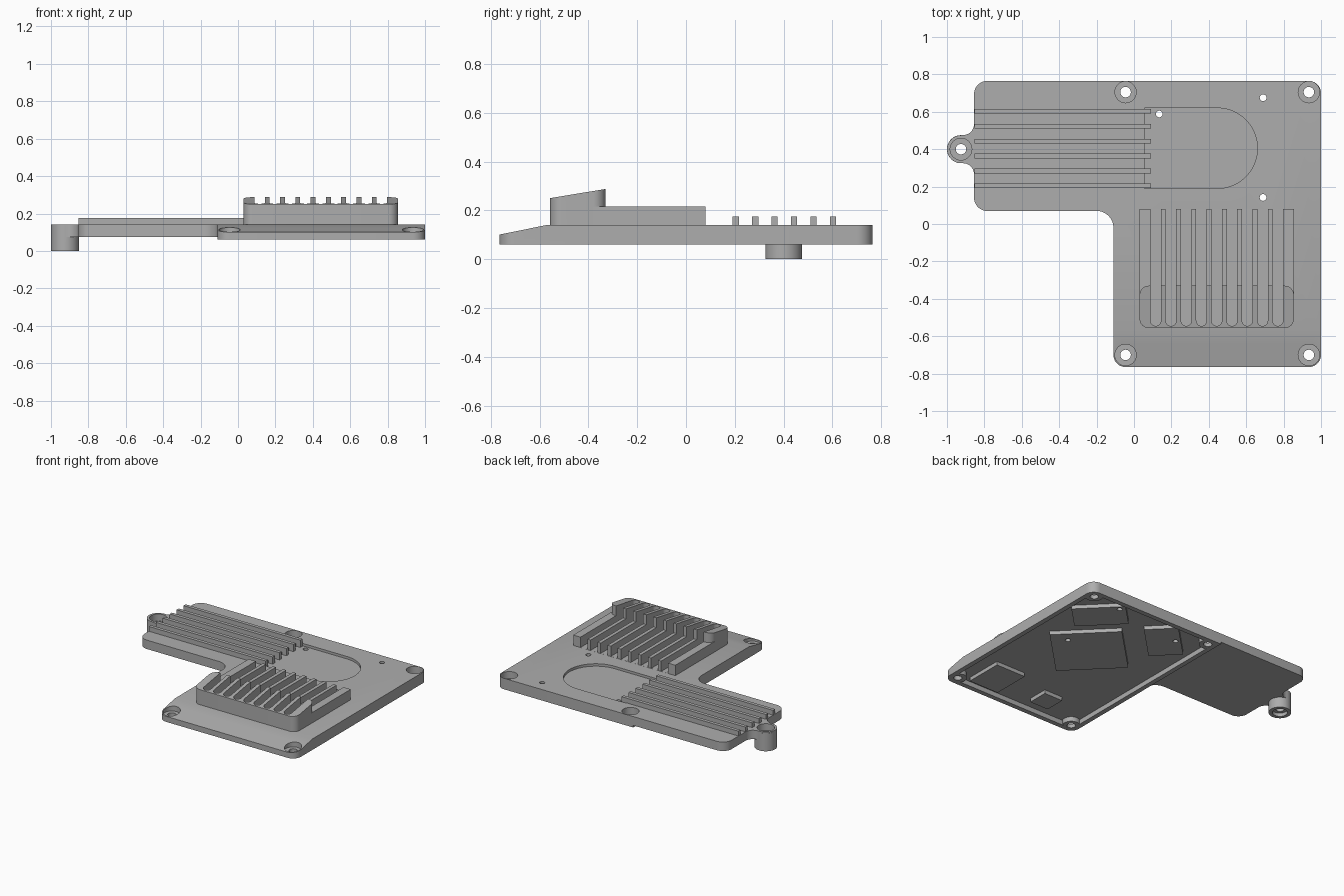
import bpy, bmesh, math
from mathutils import Matrix

if "Cube" in bpy.data.objects:
    bpy.data.objects.remove(bpy.data.objects["Cube"])

metal = bpy.data.materials.new("grey_metal")
metal.diffuse_color = (0.42, 0.42, 0.42, 1)
metal.use_nodes = True
metal.node_tree.nodes["Principled BSDF"].inputs["Base Color"].default_value = metal.diffuse_color


def arc(cx, cy, r, a0, a1, n=10):
    return [(cx + r * math.cos(math.radians(a0 + (a1 - a0) * i / n)),
             cy + r * math.sin(math.radians(a0 + (a1 - a0) * i / n))) for i in range(n + 1)]


def rounded(x0, x1, y0, y1, r):
    return (arc(x1 - r, y0 + r, r, -90, 0) + arc(x1 - r, y1 - r, r, 0, 90) +
            arc(x0 + r, y1 - r, r, 90, 180) + arc(x0 + r, y0 + r, r, 180, 270))


def rect(x0, x1, y0, y1):
    return [(x0, y0), (x1, y0), (x1, y1), (x0, y1)]


def turned_rect(cx, cy, w, d, deg):
    m = Matrix.Rotation(math.radians(deg), 2)
    return [(cx + v[0], cy + v[1]) for v in (m @ Matrix.Identity(2) @ p for p in
            (Matrix(((x, 0), (y, 0))).col[0] for x, y in rect(-w / 2, w / 2, -d / 2, d / 2)))]


def circle(cx, cy, r, n=32):
    return arc(cx, cy, r, 0, 360, n)[:-1]


def prism(name, pts, z0, z1):
    """Extrude an outline; z1 may be a function of y for a sloping top."""
    top = z1 if callable(z1) else (lambda y: z1)
    bm = bmesh.new()
    a = [bm.verts.new((x, y, z0)) for x, y in pts]
    b = [bm.verts.new((x, y, top(y))) for x, y in pts]
    bm.faces.new(a[::-1])
    bm.faces.new(b)
    for i in range(len(a)):
        j = (i + 1) % len(a)
        bm.faces.new((a[i], a[j], b[j], b[i]))
    bmesh.ops.recalc_face_normals(bm, faces=bm.faces)
    me = bpy.data.meshes.new(name)
    bm.to_mesh(me)
    bm.free()
    ob = bpy.data.objects.new(name, me)
    bpy.context.collection.objects.link(ob)
    me.materials.append(metal)
    return ob


def boolean(ob, pts, z0, z1, op='DIFFERENCE'):
    tool = prism("cutter", pts, z0, z1)
    mod = ob.modifiers.new("bool", 'BOOLEAN')
    mod.operation, mod.solver, mod.object = op, 'EXACT', tool
    bpy.context.view_layer.objects.active = ob
    bpy.ops.object.modifier_apply(modifier=mod.name)
    bpy.data.objects.remove(tool)


# L-shaped base plate
outline = (arc(-0.045, -0.70, 0.065, 180, 270) + arc(0.935, -0.70, 0.065, 270, 360) +
           arc(0.935, 0.70, 0.065, 0, 90) + arc(-0.785, 0.695, 0.07, 90, 180) +
           arc(-0.785, 0.14, 0.07, 180, 270) + arc(-0.20, -0.02, 0.09, 90, 0))
plate = prism("base_plate", outline, 0.06, 0.14)

# sloping front edge, cut with a wedge made as a side profile
wedge = prism("slope_cutter", [(-0.14, -0.57), (-0.0975, -0.78), (-0.3, -0.78), (-0.3, -0.57)], -1.5, 1.5)
wedge.data.transform(Matrix(((0, 0, 1, 0), (0, 1, 0, 0), (-1, 0, 0, 0), (0, 0, 0, 1))))
mod = plate.modifiers.new("slope", 'BOOLEAN')
mod.operation, mod.solver, mod.object = 'DIFFERENCE', 'EXACT', wedge
bpy.context.view_layer.objects.active = plate
bpy.ops.object.modifier_apply(modifier=mod.name)
bpy.data.objects.remove(wedge)

# raised arm underside, hollow below the body, shallow recess on top
boolean(plate, rect(-1.2, -0.109, -0.03, 1.0), 0.0, 0.075)
boolean(plate, rounded(-0.075, 0.965, -0.73, 0.73, 0.04), 0.0, 0.095)
boolean(plate, [(0.055, 0.19)] + arc(0.445, 0.405, 0.215, -90, 90, 28) + [(0.055, 0.62)], 0.122, 0.3)

# contact pads on the underside
for cx, cy, w, d, deg in ((0.49, 0.12, 0.48, 0.48, 45), (0.73, 0.52, 0.23, 0.36, 45),
                          (0.19, 0.53, 0.35, 0.23, 45), (0.72, -0.55, 0.24, 0.28, 0),
                          (0.28, -0.57, 0.15, 0.15, 0)):
    boolean(plate, turned_rect(cx, cy, w, d, deg), 0.068, 0.105, 'UNION')

# ear with screw post on the arm
half = arc(-0.915, 0.535, 0.06, 0, -90)
ear = ([(-0.80, 0.535)] + half + arc(-0.925, 0.40, 0.0745, 95, 265, 20) +
       [(x, 0.80 - y) for x, y in half[::-1]] + [(-0.80, 0.265)])
boolean(plate, ear, 0.075, 0.14, 'UNION')
boolean(plate, circle(-0.925, 0.40, 0.075, 40), 0.0, 0.13, 'UNION')
boolean(plate, circle(-0.925, 0.40, 0.058), 0.09, 0.3)
boolean(plate, circle(-0.925, 0.40, 0.05), -0.1, 0.025)
boolean(plate, circle(-0.925, 0.40, 0.028), -0.1, 0.3)

# corner screw posts with counterbored holes
for x in (-0.045, 0.935):
    for y in (-0.70, 0.705):
        boolean(plate, circle(x, y, 0.059), 0.0605, 0.10, 'UNION')
        boolean(plate, circle(x, y, 0.057), 0.088, 0.3)
        boolean(plate, circle(x, y, 0.028), 0.0, 0.3)

# small through holes
for x, y in ((0.135, 0.588), (0.69, 0.675), (0.69, 0.142)):
    boolean(plate, circle(x, y, 0.018, 20), 0.0, 0.3)

# long fins along the arm
fins = [prism("arm_fin", rect(-0.854, 0.09, y - 0.0125, y + 0.0125), 0.115, 0.175)
        for y in (0.204 + 0.0797 * i for i in range(6))]

# finned heat sink: tall sloping front, low rear, nine slots
front = prism("heat_sink_front", rounded(0.03, 0.855, -0.557, -0.33, 0.05), 0.135,
              lambda y: 0.25 + (y + 0.557) * 0.165)
rear = prism("heat_sink_rear", rect(0.03, 0.855, -0.40, 0.08), 0.135, 0.216)
for i in range(9):
    cx = 0.116 + 0.0816 * i
    slot = [(cx + 0.028, 0.2), (cx - 0.028, 0.2)] + arc(cx, -0.517, 0.028, 180, 360, 14)
    for part in (front, rear):
        boolean(part, slot, 0.1405, 0.5)

# smooth rounded walls, keep edges crisp
for ob in [plate, front, rear] + fins:
    bpy.ops.object.select_all(action='DESELECT')
    ob.select_set(True)
    bpy.context.view_layer.objects.active = ob
    bpy.ops.object.shade_smooth_by_angle(angle=math.radians(25))
